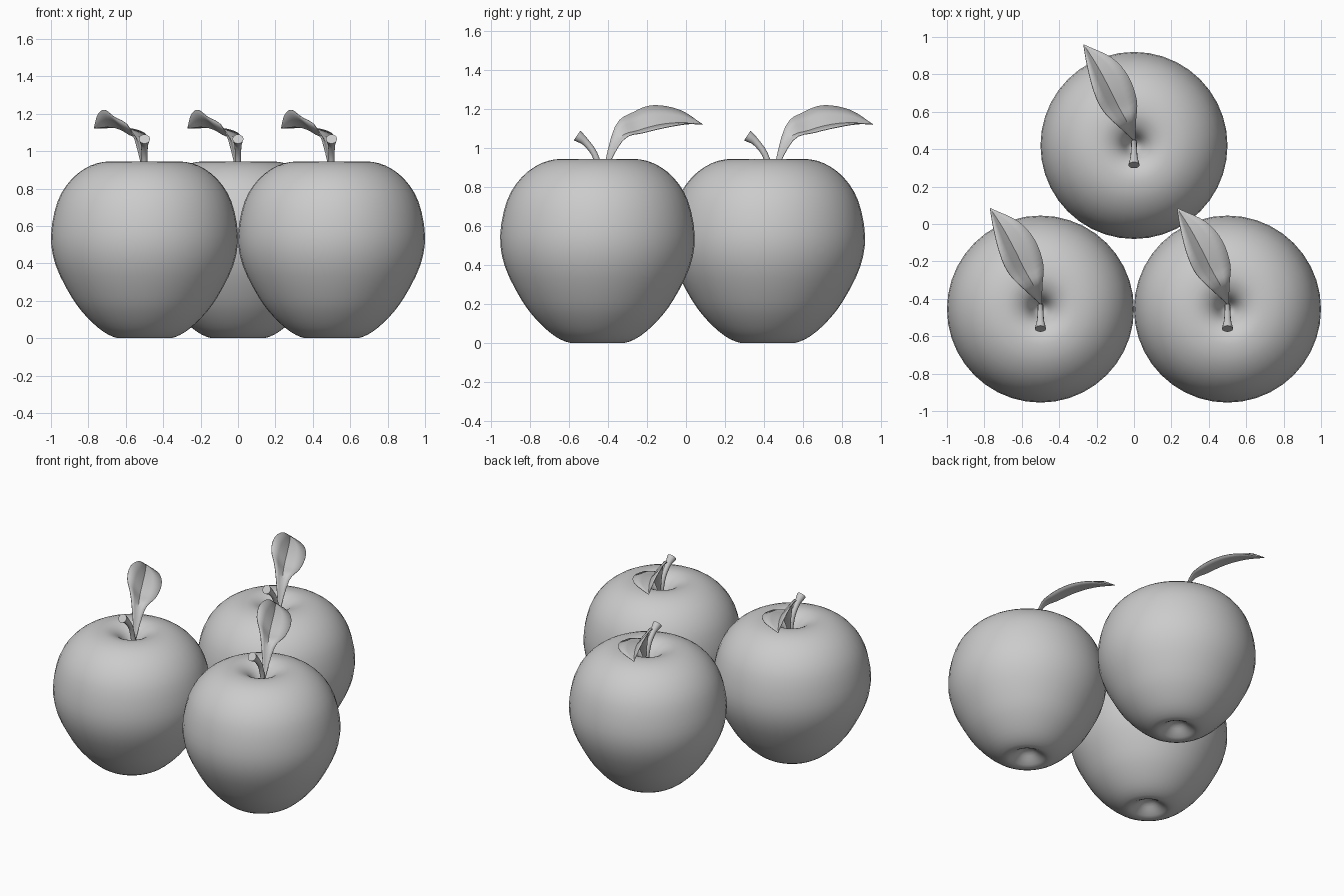
import bpy, bmesh, math
from mathutils import Vector

if "Cube" in bpy.data.objects:
    bpy.data.objects.remove(bpy.data.objects["Cube"])


def smooth_path(pts, steps):
    """Catmull-Rom curve through the given points."""
    p = [Vector(q) for q in pts]
    p = [2 * p[0] - p[1]] + p + [2 * p[-1] - p[-2]]
    out = []
    for i in range(1, len(p) - 2):
        a, b, c, d = p[i - 1:i + 3]
        for k in range(steps):
            t = k / steps
            out.append(0.5 * (2 * b + (c - a) * t + (2 * a - 5 * b + 4 * c - d) * t * t
                              + (3 * b - a - 3 * c + d) * t ** 3))
    out.append(p[-2])
    return out


def finish(bm, name, loc, angle):
    bmesh.ops.remove_doubles(bm, verts=bm.verts, dist=1e-5)
    bmesh.ops.recalc_face_normals(bm, faces=bm.faces)
    me = bpy.data.meshes.new(name)
    bm.to_mesh(me)
    bm.free()
    ob = bpy.data.objects.new(name, me)
    ob.location = loc
    bpy.context.collection.objects.link(ob)
    bpy.ops.object.select_all(action='DESELECT')
    ob.select_set(True)
    bpy.context.view_layer.objects.active = ob
    bpy.ops.object.shade_smooth_by_angle(angle=math.radians(angle))
    return ob


def bridge_rows(bm, rows, closed):
    for r0, r1 in zip(rows, rows[1:]):
        n = len(r0)
        for j in range(n if closed else n - 1):
            k = (j + 1) % n
            bm.faces.new((r0[j], r0[k], r1[k], r1[j]))


# Apple body: lathed profile with a stem cavity and a base dimple
PROFILE = [(0, 0.80), (0.03, 0.82), (0.07, 0.89), (0.12, 0.93), (0.19, 0.945),
           (0.29, 0.922), (0.39, 0.85), (0.465, 0.73), (0.5, 0.55), (0.475, 0.39),
           (0.39, 0.22), (0.31, 0.115), (0.22, 0.035), (0.14, 0.0), (0.09, 0.018),
           (0.04, 0.055), (0, 0.065)]


def apple_body(loc):
    bm = bmesh.new()
    path = smooth_path([(r, 0, z) for r, z in PROFILE], 3)
    verts = [bm.verts.new((max(p.x, 0), 0, p.z)) for p in path]
    edges = [bm.edges.new(e) for e in zip(verts, verts[1:])]
    bmesh.ops.spin(bm, geom=verts + edges, cent=(0, 0, 0), axis=(0, 0, 1),
                   angle=math.tau, steps=40)
    return finish(bm, "apple_body", loc, 60)


# Stem: tapered tube that leans forward and flares at the tip
STEM = [(0.02, 0.78, 0.015), (0.012, 0.88, 0.015), (-0.015, 0.97, 0.016),
        (-0.06, 1.03, 0.019), (-0.088, 1.053, 0.026), (-0.105, 1.065, 0.030)]


def stem(loc):
    bm = bmesh.new()
    path = smooth_path(STEM, 3)
    rows = []
    for i, p in enumerate(path):
        a, b = path[max(i - 1, 0)], path[min(i + 1, len(path) - 1)]
        tan = Vector((0, b.x - a.x, b.y - a.y)).normalized()
        side = Vector((1, 0, 0))
        up = tan.cross(side)
        rows.append([bm.verts.new(Vector((0, p.x, p.y)) + p.z *
                     (side * math.cos(t) + up * math.sin(t)))
                     for t in (math.tau * j / 12 for j in range(12))])
    bridge_rows(bm, rows, True)
    bm.faces.new(rows[0])
    bm.faces.new(rows[-1])
    return finish(bm, "stem", loc, 40)


# Leaf: folded along the midrib, raised on its left edge
BASE, TIP = (0.005, 0.02, 0.84), (-0.27, 0.54, 1.122)
LEFT = [BASE, (-0.07, 0.09, 1.11), (-0.165, 0.185, 1.185), (-0.215, 0.29, 1.22),
        (-0.25, 0.425, 1.195), TIP]
MID = [BASE, (-0.03, 0.11, 1.045), (-0.085, 0.21, 1.09), (-0.14, 0.32, 1.12),
       (-0.20, 0.43, 1.13), TIP]
RIGHT = [BASE, (0.01, 0.13, 1.04), (0.015, 0.24, 1.08), (-0.03, 0.37, 1.11),
         (-0.12, 0.47, 1.125), TIP]


def leaf(loc):
    bm = bmesh.new()
    rows = []
    for a, m, b in zip(*(smooth_path(c, 4) for c in (LEFT, MID, RIGHT))):
        rows.append([bm.verts.new(p) for p in (a, a.lerp(m, 0.5), m, m.lerp(b, 0.5), b)])
    bridge_rows(bm, rows, False)
    bmesh.ops.dissolve_degenerate(bm, dist=1e-5, edges=bm.edges)
    ob = finish(bm, "leaf", loc, 40)
    mod = ob.modifiers.new("thickness", 'SOLIDIFY')
    mod.thickness = 0.004
    mod.offset = 0
    return ob


# Three identical apples in a triangle
for x, y in ((-0.5, -0.455), (0.5, -0.455), (0, 0.42)):
    for part in (apple_body, stem, leaf):
        part((x, y, 0))
